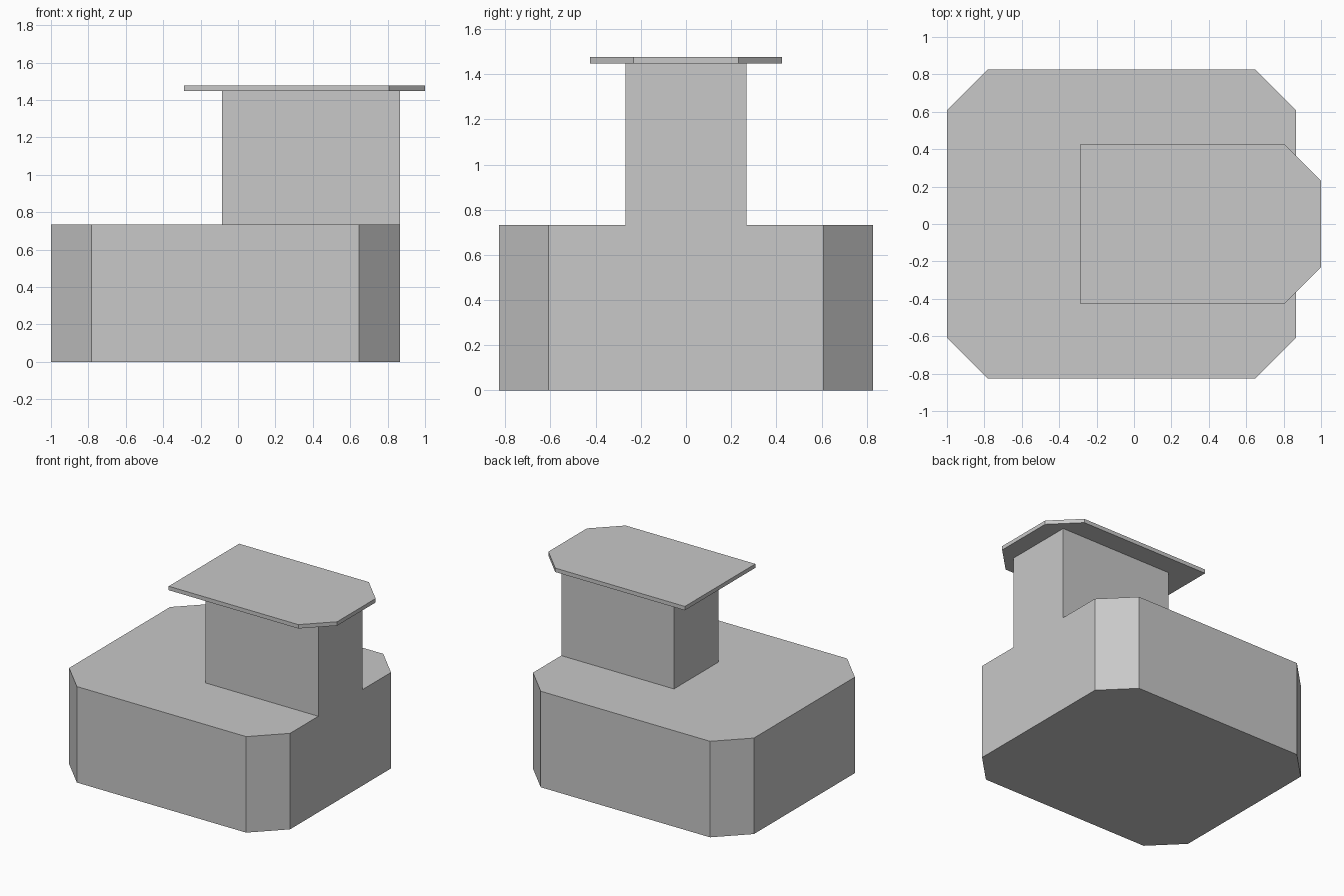
import bpy
import bmesh

if "Cube" in bpy.data.objects:
    bpy.data.objects.remove(bpy.data.objects["Cube"], do_unlink=True)

GREY = (0.578, 0.578, 0.578, 1.0)
grey = bpy.data.materials.new("plain grey")
grey.use_nodes = True
grey.diffuse_color = GREY
grey.node_tree.nodes["Principled BSDF"].inputs["Base Color"].default_value = GREY


def outline(x0, x1, half_y, cut_low=0.0, cut_high=0.0):
    """Rectangle symmetric in y, with 45 degree corner cuts at either x end."""
    half = []
    for x, cut, inward in ((x1, cut_high, -1), (x0, cut_low, 1)):
        if cut:
            pair = [(x, half_y - cut), (x + inward * cut, half_y)]
            half += pair if inward < 0 else pair[::-1]
        else:
            half.append((x, half_y))
    return half + [(x, -y) for x, y in reversed(half)]


def prism(name, points, z0, z1, caps=True):
    """Extrude an outline; caps=False leaves the hidden ends open."""
    bm = bmesh.new()
    low = [bm.verts.new((x, y, z0)) for x, y in points]
    high = [bm.verts.new((x, y, z1)) for x, y in points]
    n = len(points)
    for i in range(n):
        j = (i + 1) % n
        bm.faces.new((low[i], low[j], high[j], high[i]))
    if caps:
        bm.faces.new(low[::-1])
        bm.faces.new(high)
    mesh = bpy.data.meshes.new(name)
    bm.to_mesh(mesh)
    bm.free()
    mesh.materials.append(grey)
    obj = bpy.data.objects.new(name, mesh)
    bpy.context.collection.objects.link(obj)
    return obj


BASE_TOP, COLUMN_TOP, SLAB_TOP = 0.733, 1.447, 1.477
RIGHT_FACE = 0.866

# Wide base with four cut corners
prism("base", outline(-1.0, RIGHT_FACE, 0.827, 0.218, 0.218), 0, BASE_TOP)
# Column flush with one end of the base, ends hidden by base and slab
prism("column", outline(-0.086, RIGHT_FACE, 0.268), BASE_TOP, COLUMN_TOP, caps=False)
# Thin overhanging slab with two cut corners
prism("top_slab", outline(-0.288, 1.0, 0.425, 0, 0.193), COLUMN_TOP, SLAB_TOP)
